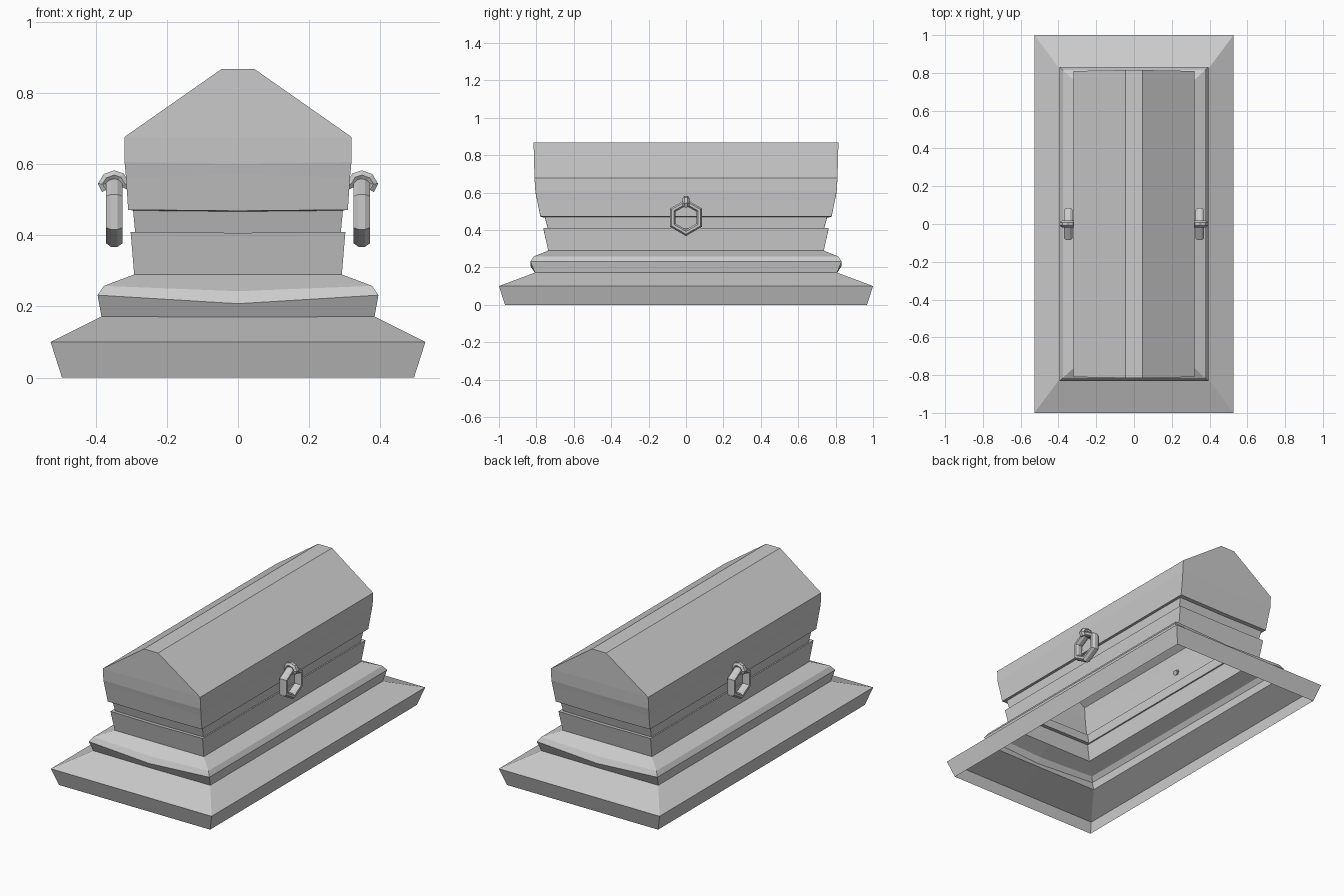
import bpy, bmesh, math
from mathutils import Vector

if "Cube" in bpy.data.objects:
    bpy.data.objects.remove(bpy.data.objects["Cube"])


def add_object(name, bm):
    bmesh.ops.recalc_face_normals(bm, faces=bm.faces)
    mesh = bpy.data.meshes.new(name)
    bm.to_mesh(mesh)
    bm.free()
    obj = bpy.data.objects.new(name, mesh)
    bpy.context.collection.objects.link(obj)
    return obj


def loft(name, rings, cap_top=False):
    """Stack rectangles (half width, half length, z, z shift at end middles)."""
    bm = bmesh.new()
    prev = None
    for x, y, z, dz in rings:
        ring = [bm.verts.new(p) for p in (
            (-x, -y, z), (0, -y, z + dz), (x, -y, z),
            (x, y, z), (0, y, z + dz), (-x, y, z))]
        if prev:
            for i in range(6):
                j = (i + 1) % 6
                bm.faces.new((prev[i], prev[j], ring[j], ring[i]))
        prev = ring
    if cap_top:
        bm.faces.new(prev)
    return add_object(name, bm)


def tube(name, path, radius_in, radius_side, side, closed, sides=8):
    """Sweep a faceted oval along a planar path; side is the plane normal."""
    bm = bmesh.new()
    pts = [Vector(p) for p in path]
    side = Vector(side)
    n = len(pts)
    rings = []
    for i, p in enumerate(pts):
        a = pts[i - 1] if closed or i else p
        b = pts[(i + 1) % n] if closed or i < n - 1 else p
        across = (b - a).normalized().cross(side)
        rings.append([bm.verts.new(
            p + across * radius_in * math.cos(2 * math.pi * (k + .5) / sides)
            + side * radius_side * math.sin(2 * math.pi * (k + .5) / sides))
            for k in range(sides)])
    for i in range(n if closed else n - 1):
        r, s = rings[i], rings[(i + 1) % n]
        for k in range(sides):
            m = (k + 1) % sides
            bm.faces.new((r[k], r[m], s[m], s[k]))
    if not closed:
        bm.faces.new(rings[0])
        bm.faces.new(rings[-1])
    return add_object(name, bm)


# Hollow stepped body: plinth, moulding, chest, recessed neck, lid
loft("tomb_body", [
    (.495, .968, 0, 0), (.527, 1.0, .10, 0),
    (.384, .808, .172, -.002), (.395, .832, .232, -.024),
    (.377, .815, .258, -.015), (.292, .737, .29, 0),
    (.302, .763, .41, -.003), (.289, .737, .406, -.002),
    (.295, .755, .47, -.003), (.309, .778, .472, -.003),
    (.315, .797, .562, .010), (.319, .805, .606, -.004),
    (.319, .81, .677, 0), (.046, .815, .868, 0)], cap_top=True)

# Hexagonal pull rings and the eyelets that hold them, one pair per long side
for label, s in (("right", 1), ("left", -1)):
    hexagon = [(s * .348, .081 * math.sin(i * math.pi / 3),
                .466 + .081 * math.cos(i * math.pi / 3)) for i in range(6)]
    tube(label + "_pull_ring", hexagon, .0185, .025, (1, 0, 0), True)
    arc = [(.300, 0, .538), (.319, 0, .546), (.330, 0, .564), (.348, 0, .570),
           (.370, 0, .562), (.381, 0, .545), (.371, 0, .528)]
    tube(label + "_eyelet", [(s * x, y, z) for x, y, z in arc],
         .015, .018, (0, 1, 0), False, 6)
